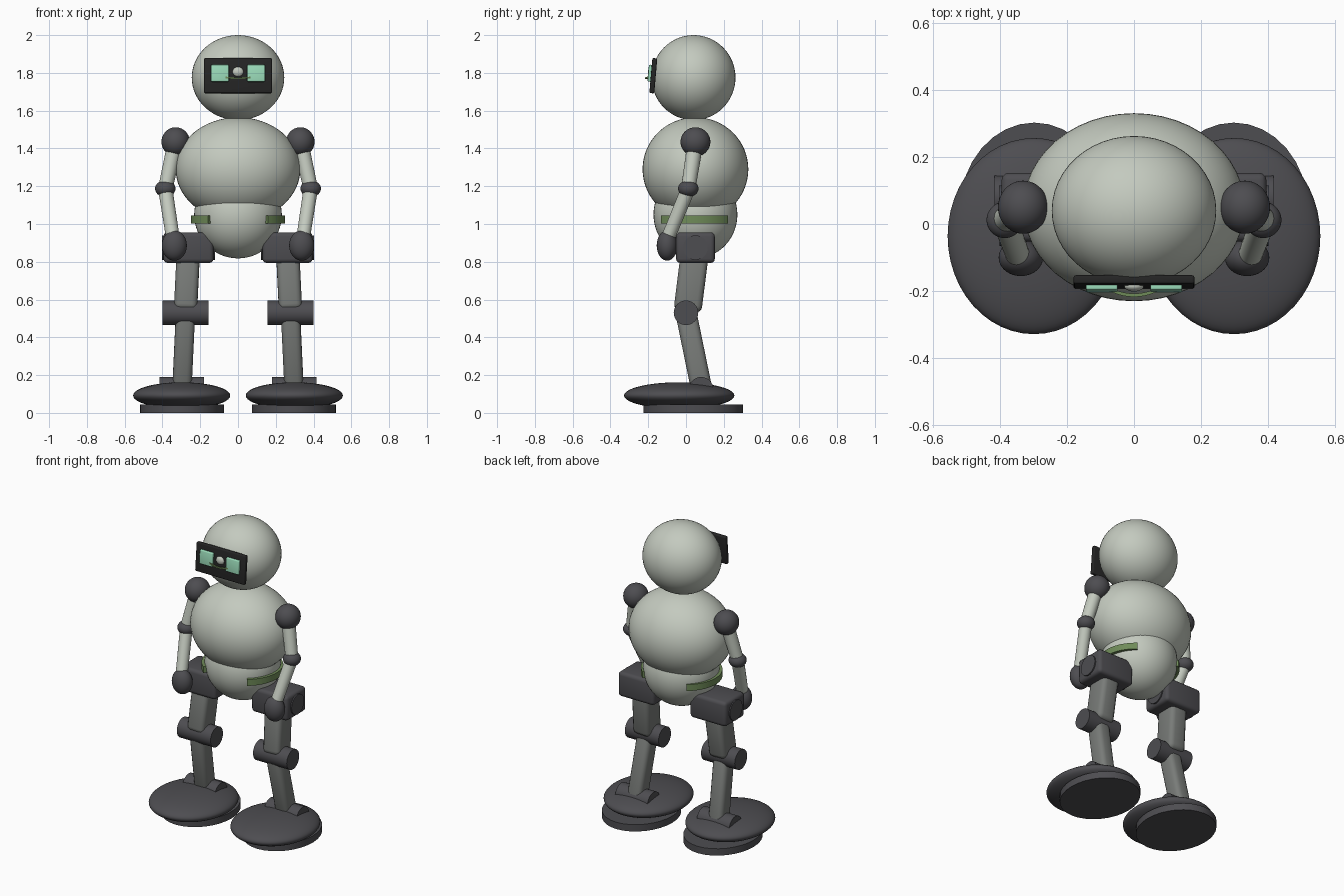
import bpy, bmesh, math
from mathutils import Vector, Matrix

cube = bpy.data.objects.get("Cube")
if cube:
    bpy.data.objects.remove(cube, do_unlink=True)


def material(name, r, g, b):
    m = bpy.data.materials.new(name)
    m.use_nodes = True
    m.diffuse_color = (r, g, b, 1)
    m.node_tree.nodes["Principled BSDF"].inputs["Base Color"].default_value = (r, g, b, 1)
    return m


SHELL = material("pale grey green", 0.55, 0.59, 0.52)
JOINT = material("dark grey", 0.075, 0.074, 0.082)
LEG = material("mid grey", 0.19, 0.2, 0.19)
BLACK = material("black", 0.018, 0.018, 0.018)
EYE = material("mint green", 0.32, 0.70, 0.48)
OLIVE = material("olive green", 0.16, 0.26, 0.10)


def finish(name, bm, mat, angle=40):
    bmesh.ops.recalc_face_normals(bm, faces=bm.faces)
    mesh = bpy.data.meshes.new(name)
    bm.to_mesh(mesh)
    bm.free()
    mesh.materials.append(mat)
    ob = bpy.data.objects.new(name, mesh)
    bpy.context.collection.objects.link(ob)
    bpy.ops.object.select_all(action='DESELECT')
    ob.select_set(True)
    bpy.context.view_layer.objects.active = ob
    bpy.ops.object.shade_smooth_by_angle(angle=math.radians(angle))
    return ob


def ellipsoid(name, centre, radii, mat):
    bm = bmesh.new()
    bmesh.ops.create_uvsphere(bm, u_segments=48, v_segments=32, radius=1)
    bmesh.ops.transform(bm, matrix=Matrix.LocRotScale(Vector(centre), None, Vector(radii)), verts=bm.verts)
    return finish(name, bm, mat)


def rod(name, a, b, ra, rb, mat):
    """Round tapered bar from a to b."""
    a, b = Vector(a), Vector(b)
    d = b - a
    bm = bmesh.new()
    bmesh.ops.create_cone(bm, cap_ends=True, segments=32, radius1=ra, radius2=rb, depth=d.length)
    rot = d.to_track_quat('Z', 'Y')
    bmesh.ops.transform(bm, matrix=Matrix.LocRotScale((a + b) / 2, rot, None), verts=bm.verts)
    return finish(name, bm, mat)


def block(name, centre, size, bevel, mat, rot=Matrix.Identity(3)):
    """Box with rounded edges."""
    bm = bmesh.new()
    bmesh.ops.create_cube(bm, size=1)
    bmesh.ops.scale(bm, vec=size, verts=bm.verts)
    bmesh.ops.bevel(bm, geom=bm.edges[:], offset=bevel, segments=3, profile=0.5, affect='EDGES')
    bmesh.ops.transform(bm, matrix=Matrix.LocRotScale(Vector(centre), rot, None), verts=bm.verts)
    return finish(name, bm, mat)


def limb(name, a, b, width, depth, mat):
    """Rounded square bar from a to b, kept facing front."""
    a, b = Vector(a), Vector(b)
    z = (a - b).normalized()
    y = z.cross(Vector((1, 0, 0))).normalized()
    rot = Matrix((y.cross(z), y, z)).transposed()
    return block(name, (a + b) / 2, (width, depth, (a - b).length), 0.03, mat, rot)


def arc_band(name, centre, rx, ry, start, end, thick, height, sag, mat):
    """Flat band following part of an ellipse."""
    bm = bmesh.new()
    steps, rings = 24, []
    for i in range(steps + 1):
        t = math.radians(start + (end - start) * i / steps)
        drop = sag * math.sin(math.pi * i / steps)
        ring = []
        for out, up in ((-1, -1), (1, -1), (1, 1), (-1, 1)):
            ring.append(bm.verts.new((centre[0] + (rx + out * thick / 2) * math.cos(t),
                                      centre[1] + (ry + out * thick / 2) * math.sin(t),
                                      centre[2] + up * height / 2 - drop)))
        rings.append(ring)
    for p, q in zip(rings, rings[1:]):
        for k in range(4):
            bm.faces.new((p[k], p[(k + 1) % 4], q[(k + 1) % 4], q[k]))
    bm.faces.new(rings[0])
    bm.faces.new(rings[-1])
    return finish(name, bm, mat)


# Head, torso and pelvis
ellipsoid("head", (0, 0.04, 1.775), (0.245, 0.222, 0.225), SHELL)
ellipsoid("torso", (0, 0.05, 1.29), (0.33, 0.28, 0.275), SHELL)
ellipsoid("pelvis", (0, 0.05, 1.05), (0.232, 0.222, 0.232), SHELL)

# Face plate
tilt = Matrix.Rotation(math.radians(-5), 3, 'X')
block("visor", (0, -0.173, 1.785), (0.36, 0.026, 0.186), 0.007, BLACK, tilt)
ellipsoid("nose", (0, -0.185, 1.806), (0.029, 0.016, 0.026), SHELL)
arc_band("mouth", (0, -0.12, 1.778), 0.12, 0.092, 228, 312, 0.01, 0.009, 0.006, OLIVE)

for side, s in (("left", 1), ("right", -1)):
    # Eyes
    block(side + "_eye", (s * 0.096, -0.188, 1.798), (0.095, 0.024, 0.09), 0.006, EYE, tilt)

    # Belt stripe
    mid = 0 if s > 0 else 180
    arc_band(side + "_belt", (0, 0.045, 1.023), 0.238, 0.222, mid - 50, mid + 50, 0.022, 0.042, 0, OLIVE)

    # Arm
    shoulder = (s * 0.33, 0.05, 1.435)
    elbow = (s * 0.385, 0.012, 1.187)
    wrist = (s * 0.347, -0.09, 0.94)
    ellipsoid(side + "_shoulder", shoulder, (0.075, 0.079, 0.077), JOINT)
    rod(side + "_upper_arm", shoulder, elbow, 0.042, 0.038, SHELL)
    ellipsoid(side + "_elbow", elbow, (0.054, 0.054, 0.044), JOINT)
    rod(side + "_forearm", elbow, wrist, 0.038, 0.036, SHELL)
    ellipsoid(side + "_hand", (s * 0.337, -0.1, 0.886), (0.066, 0.055, 0.08), JOINT)

    # Hip, knee and ankle joints
    hip = (s * 0.262, 0.05, 0.875)
    knee = (s * 0.278, 0, 0.53)
    ankle = (s * 0.298, 0.08, 0.125)
    block(side + "_hip", hip, (0.265, 0.205, 0.162), 0.022, JOINT)
    for name, p, half in (("hip_pin", hip, 0.14), ("knee", knee, 0.123), ("ankle", ankle, 0.118)):
        centre, reach = Vector(p), Vector((half, 0, 0))
        rod(side + "_" + name, centre - reach, centre + reach, 0.065, 0.065, JOINT)

    # Leg bars
    limb(side + "_thigh", hip, (knee[0], 0.008, 0.54), 0.123, 0.148, LEG)
    limb(side + "_shin", knee, (ankle[0], ankle[1] + 0.008, 0.1), 0.102, 0.112, LEG)

    # Foot dome and sole
    ellipsoid(side + "_foot", (s * 0.298, -0.036, 0.092), (0.257, 0.292, 0.07), JOINT)
    sole = rod(side + "_sole", (0, 0, 0), (0, 0, 0.045), 1, 1, JOINT)
    sole.data.transform(Matrix.LocRotScale(Vector((s * 0.297, 0.038, 0)), None, Vector((0.223, 0.264, 1))))
